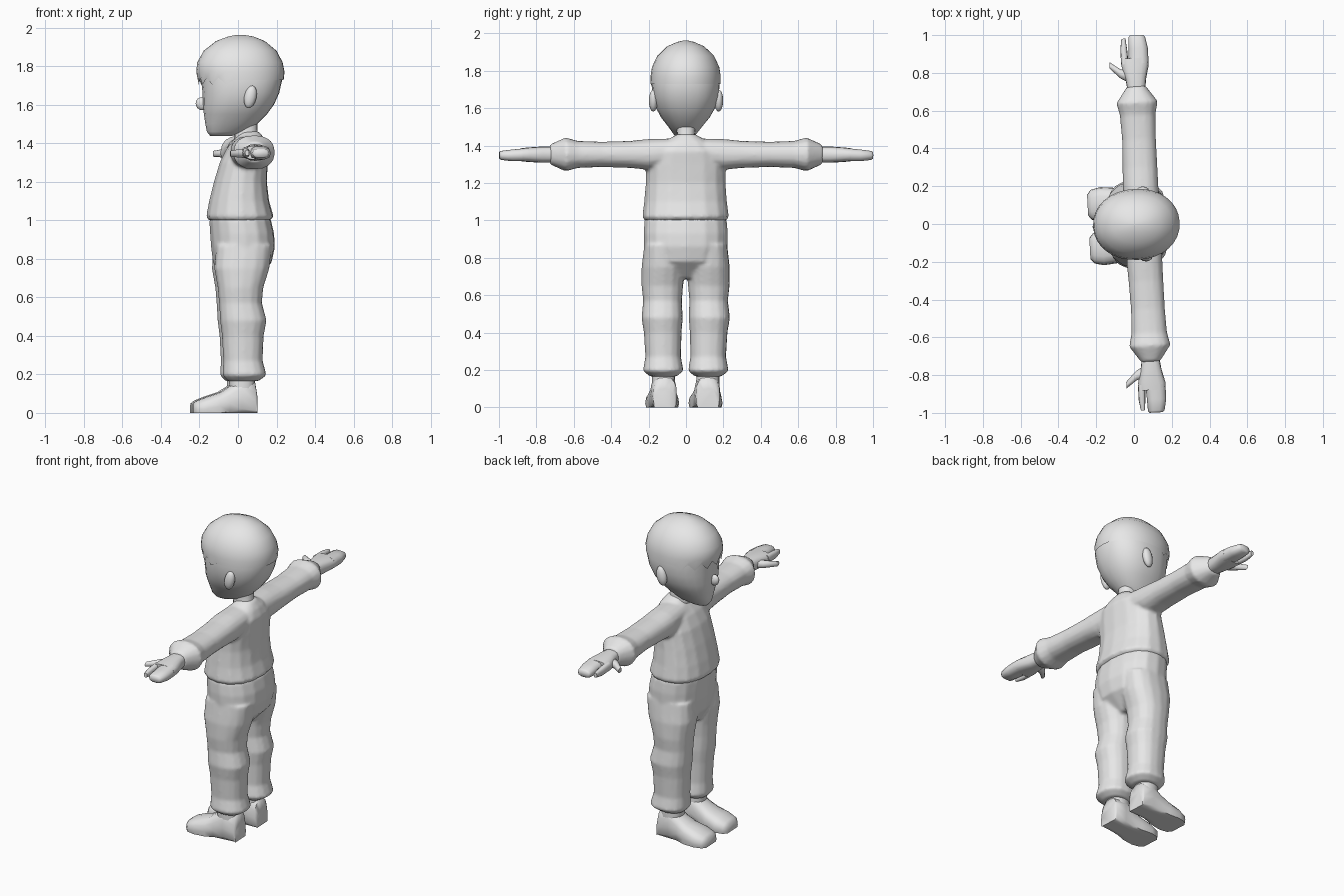
import bpy
import bmesh
from math import cos, sin, pi, radians
from mathutils import Matrix, Vector

cube = bpy.data.objects.get("Cube")
if cube:
    bpy.data.objects.remove(cube, do_unlink=True)

# One plain grey covers the whole figure
grey = bpy.data.materials.new("plain_grey")
grey.use_nodes = True
grey.diffuse_color = (0.8, 0.8, 0.8, 1)
grey.node_tree.nodes["Principled BSDF"].inputs["Base Color"].default_value = (0.8, 0.8, 0.8, 1)

# The figure looks along -x and is turned slightly about its spine
pivot = Vector((0.05, 0, 0))
turn = Matrix.Translation(pivot) @ Matrix.Rotation(radians(3), 4, "Z") @ Matrix.Translation(-pivot)


def loft(bm, rings, axis="z", side=1, sides=16, power=2.3, close_start=True):
    """Skin rounded sections (position, u low, u high, v low, v high) along an axis.
    A section with four numbers has a symmetric v. side=-1 mirrors across y."""
    loops = []
    for pos, u0, u1, *v in rings:
        v0, v1 = v if len(v) == 2 else (-v[0], v[0])
        loop = []
        for i in range(sides):
            a = 2 * pi * i / sides
            c, s = cos(a), sin(a)
            cu = abs(c) ** (2 / power) * (1 if c > 0 else -1)
            cv = abs(s) ** (2 / power) * (1 if s > 0 else -1)
            u = (u0 + u1) / 2 + cu * (u1 - u0) / 2
            w = (v0 + v1) / 2 + cv * (v1 - v0) / 2
            x, y, z = {"z": (u, w, pos), "y": (u, pos, w), "x": (pos, u, w)}[axis]
            loop.append(bm.verts.new((x, y * side, max(z, 0))))
        loops.append(loop)
    for low, high in zip(loops, loops[1:]):
        for i in range(sides):
            j = (i + 1) % sides
            bm.faces.new((low[i], low[j], high[j], high[i]))
    if close_start:
        bm.faces.new(loops[0])
    bm.faces.new(loops[-1])
    return loops


def ball(bm, centre, size, tilt=0):
    place = Matrix.Translation(centre) @ Matrix.Rotation(tilt, 4, "Y") @ Matrix.Diagonal((*size, 1))
    bmesh.ops.create_uvsphere(bm, u_segments=12, v_segments=8, radius=1, matrix=place)


def finish(bm, name, fuse=False):
    """Turn the mesh into an object; fuse melts overlapping pieces together."""
    bmesh.ops.recalc_face_normals(bm, faces=bm.faces)
    bm.transform(turn)
    for face in bm.faces:
        face.smooth = True
    mesh = bpy.data.meshes.new(name)
    bm.to_mesh(mesh)
    bm.free()
    mesh.set_sharp_from_angle(angle=radians(60))
    mesh.materials.append(grey)
    obj = bpy.data.objects.new(name, mesh)
    bpy.context.collection.objects.link(obj)
    if fuse:
        remesh = obj.modifiers.new("fuse", "REMESH")
        remesh.mode = "VOXEL"
        remesh.voxel_size = 0.01
        remesh.use_smooth_shade = True
        soften = obj.modifiers.new("soften", "SMOOTH")
        soften.factor = 0.5
        soften.iterations = 4


# Shirt: torso with both sleeves fused on
bm = bmesh.new()
loft(bm, [(1, -.155, .17, .222), (1.02, -.165, .185, .232), (1.1, -.15, .162, .222),
          (1.2, -.125, .15, .214), (1.3, -.095, .155, .212), (1.37, -.06, .16, .19),
          (1.42, -.02, .14, .12), (1.46, .01, .11, .05)])
sleeve = [(0, -.04, .14, 1.3, 1.44), (.2, -.05, .14, 1.27, 1.435), (.3, -.045, .14, 1.28, 1.425),
          (.45, -.04, .14, 1.285, 1.42), (.58, -.045, .145, 1.28, 1.425),
          (.645, -.06, .16, 1.262, 1.443), (.73, 0, .1, 1.3, 1.405)]
for side in (1, -1):
    loft(bm, sleeve, "y", side)
finish(bm, "shirt", fuse=True)

# Trousers: hips with both legs fused on
bm = bmesh.new()
loft(bm, [(.69, -.08, .09, .08), (.78, -.13, .175, .2), (.86, -.14, .192, .224),
          (.93, -.145, .188, .226), (1.01, -.15, .17, .22)])
leg = [(.87, -.12, .17, .03, .222), (.75, -.13, .157, .006, .236), (.65, -.112, .125, .013, .236),
       (.57, -.105, .118, .02, .227), (.48, -.1, .142, .016, .237), (.4, -.09, .127, .022, .224),
       (.27, -.083, .122, .025, .216), (.195, -.087, .143, .012, .23), (.165, -.06, .1, .05, .19)]
for side in (1, -1):
    loft(bm, leg, "z", side)
finish(bm, "trousers", fuse=True)

# Shoes, ankles and hands
shoe = [(.092, .06, .175, -.04, .1), (.082, .05, .18, -.04, .16), (.01, .05, .185, -.04, .19),
        (-.05, .045, .19, -.04, .14), (-.1, .035, .2, -.04, .108), (-.17, .025, .207, -.04, .085),
        (-.22, .035, .195, -.03, .065), (-.24, .06, .17, -.02, .05)]
palm = [(.7, .005, .095, 1.31, 1.395), (.77, -.005, .105, 1.308, 1.395),
        (.84, -.022, .122, 1.312, 1.39), (.88, -.02, .122, 1.315, 1.386)]
index_finger = [(.85, -.024, .016, 1.325, 1.38), (.93, -.024, .012, 1.325, 1.375),
                (.985, -.015, .006, 1.335, 1.365)]
joined_fingers = [(.85, .015, .122, 1.315, 1.388), (.93, .02, .122, 1.315, 1.38),
                  (.99, .022, .11, 1.322, 1.372), (1, .03, .1, 1.33, 1.366)]
thumb = [(.03, .74, .81, 1.32, 1.375), (-.03, .775, .825, 1.325, 1.37),
         (-.085, .83, .865, 1.33, 1.36)]
for side, word in ((1, "right"), (-1, "left")):
    bm = bmesh.new()
    loft(bm, shoe, "x", side, power=2.6)
    finish(bm, word + "_shoe")
    bm = bmesh.new()
    loft(bm, [(.1, -.05, .082, .055, .18), (.24, -.055, .082, .06, .18)], "z", side)
    finish(bm, word + "_ankle")
    bm = bmesh.new()
    loft(bm, palm, "y", side, power=2.6)
    for finger in (index_finger, joined_fingers):
        loft(bm, finger, "y", side, sides=10, power=2.6)
    loft(bm, thumb, "x", side, sides=8)
    finish(bm, word + "_hand")
    bm = bmesh.new()
    ball(bm, (.055, side * .175, 1.64), (.032, .024, .06), radians(12))
    finish(bm, word + "_ear")

# Neck and head
bm = bmesh.new()
loft(bm, [(1.4, -.02, .12, .065), (1.46, -.02, .1, .048), (1.54, -.02, .1, .055)])
finish(bm, "neck")
bm = bmesh.new()
loft(bm, [(1.438, -.145, -.03, .035), (1.46, -.162, .04, .06), (1.5, -.17, .1, .09),
          (1.55, -.177, .15, .13), (1.6, -.184, .187, .158), (1.66, -.184, .214, .176),
          (1.73, -.192, .23, .182), (1.82, -.2, .22, .172), (1.9, -.14, .16, .12)], sides=24)
finish(bm, "head")
bm = bmesh.new()
ball(bm, (-.188, 0, 1.605), (.032, .02, .034), radians(-20))
finish(bm, "nose")

# Hair cap with a jagged fringe over the forehead
bm = bmesh.new()
loops = loft(bm, [(1.728, -.204, .237, .187), (1.77, -.217, .242, .188), (1.82, -.212, .232, .18),
                  (1.88, -.178, .2, .152), (1.93, -.115, .14, .1), (1.954, -.05, .08, .045),
                  (1.962, -.01, .03, .01)], sides=32, power=2.1, close_start=False)
for i, vert in enumerate(loops[0]):
    if vert.co.x < -.05:
        vert.co.z += .012 if i % 2 else -.024
finish(bm, "hair")
